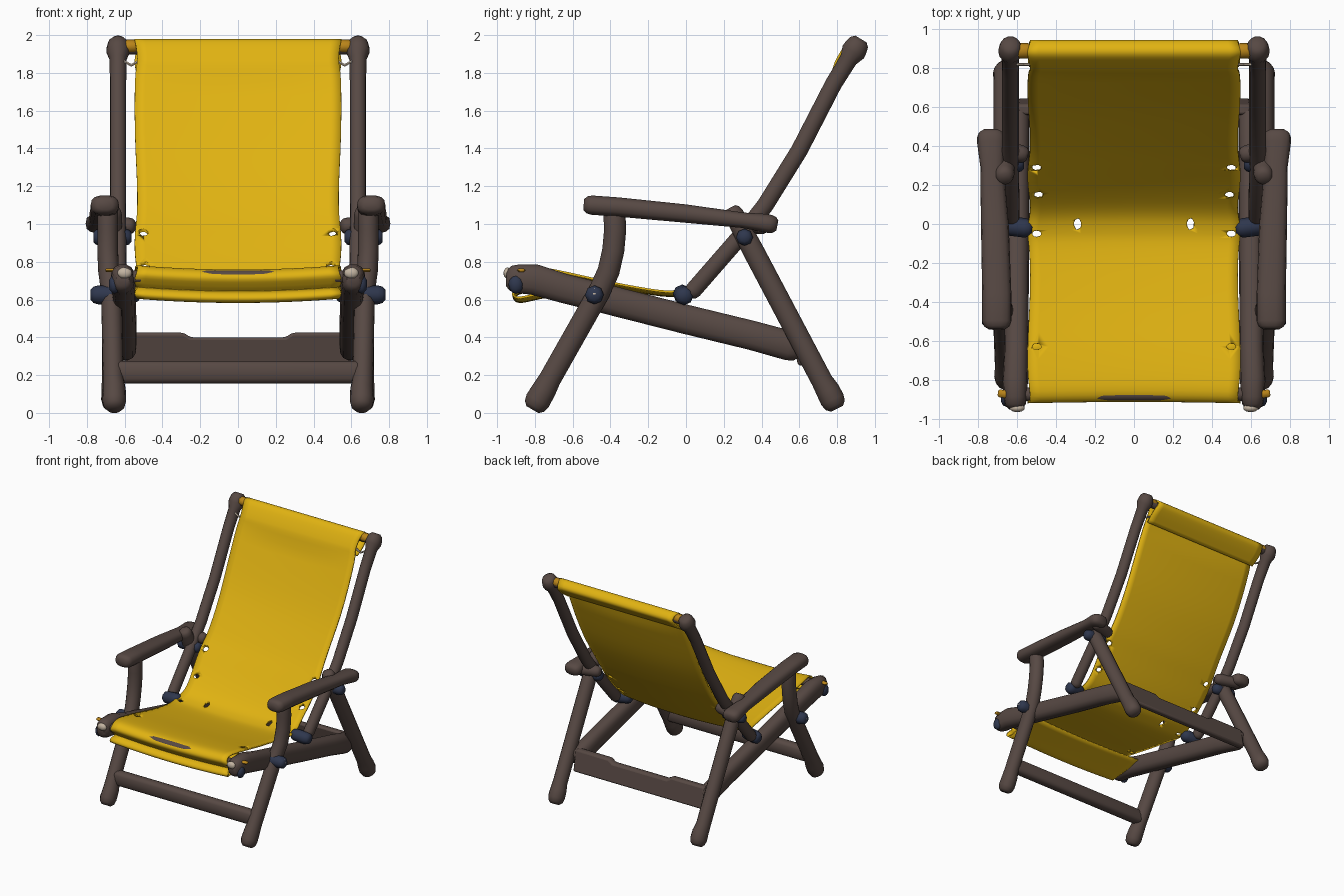
import bpy, bmesh, math
from mathutils import Vector

if "Cube" in bpy.data.objects:
    bpy.data.objects.remove(bpy.data.objects["Cube"])


def material(name, rgb):
    m = bpy.data.materials.new(name)
    m.use_nodes = True
    m.diffuse_color = (*rgb, 1)
    m.node_tree.nodes["Principled BSDF"].inputs["Base Color"].default_value = (*rgb, 1)
    return m


WOOD = material("dark brown wood", (0.095, 0.066, 0.057))
CLOTH = material("yellow canvas", (0.75, 0.45, 0.006))
NAVY = material("navy metal", (0.028, 0.038, 0.075))
BEIGE = material("beige cord", (0.55, 0.46, 0.36))
OCHRE = material("ochre cord", (0.48, 0.23, 0.01))


def finish(name, bm, mat, mirror=False, angle=50):
    bmesh.ops.recalc_face_normals(bm, faces=bm.faces)
    me = bpy.data.meshes.new(name)
    bm.to_mesh(me)
    bm.free()
    me.materials.append(mat)
    ob = bpy.data.objects.new(name, me)
    bpy.context.collection.objects.link(ob)
    if mirror:
        ob.modifiers.new("mirror", "MIRROR").use_mirror_merge = False
    bpy.ops.object.select_all(action="DESELECT")
    ob.select_set(True)
    bpy.context.view_layer.objects.active = ob
    bpy.ops.object.shade_smooth_by_angle(angle=math.radians(angle))
    return ob


def rod(name, pts, w, h, mat=WOOD, mirror=True, power=2.0, sides=14):
    """Sweep a rounded section along points (x, y, z, scale), with domed ends."""
    P = [Vector(p[:3]) for p in pts]
    S = [p[3] if len(p) > 3 else 1 for p in pts]
    last = len(P) - 1
    T = [(P[min(i + 1, last)] - P[max(i - 1, 0)]).normalized() for i in range(last + 1)]
    rings = list(zip(P, T, S))
    for i, sign in ((0, -1), (last, 1)):
        dome = [(P[i] + T[i] * sign * h * S[i] * d, T[i], S[i] * s)
                for d, s in ((0.5, 0.87), (0.8, 0.55))]
        rings = dome[::-1] + rings if i == 0 else rings + dome
    bm = bmesh.new()
    loops = []
    for c, t, s in rings:
        side = Vector((0, 1, 0)) if abs(t.x) > 0.8 else Vector((1, 0, 0))
        side = (side - t * side.dot(t)).normalized()
        up = side.cross(t)
        loop = []
        for k in range(sides):
            a = math.tau * k / sides
            u, v = (math.copysign(abs(f) ** (2 / power), f) for f in (math.cos(a), math.sin(a)))
            loop.append(bm.verts.new(c + side * u * w * s + up * v * h * s))
        loops.append(loop)
    for a, b in zip(loops, loops[1:]):
        for k in range(sides):
            n = (k + 1) % sides
            bm.faces.new((a[k], a[n], b[n], b[k]))
    bm.faces.new(loops[0])
    bm.faces.new(loops[-1])
    return finish(name, bm, mat, mirror)


def blob(name, loc, size, mat):
    bm = bmesh.new()
    bmesh.ops.create_icosphere(bm, subdivisions=2, radius=1)
    for v in bm.verts:
        v.co = Vector(loc) + Vector([a * b for a, b in zip(v.co, size)])
    return finish(name, bm, mat, True)


def spline(pts, steps):
    """Smooth curve through 2D points."""
    V = [Vector(p) for p in pts]
    V = [2 * V[0] - V[1]] + V + [2 * V[-1] - V[-2]]
    out = []
    for a, b, c, d in zip(V, V[1:], V[2:], V[3:]):
        for i in range(steps):
            t = i / steps
            out.append(0.5 * (2 * b + (c - a) * t + (2 * a - 5 * b + 4 * c - d) * t * t
                              + (3 * b - a - 3 * c + d) * t ** 3))
    return out + [V[-2]]


# Side frames
rod("back_post", [(0.63, 0.04, 0.65), (0.635, 0.31, 0.96), (0.635, 0.42, 1.1), (0.635, 0.6, 1.39),
                  (0.635, 0.78, 1.74), (0.635, 0.86, 1.87, 1.05), (0.635, 0.885, 1.91, 1.45),
                  (0.635, 0.9, 1.935, 1.4)], 0.043, 0.046)
rod("seat_rail", [(0.61, -0.89, 0.71, 0.98), (0.61, -0.8, 0.705, 1.05), (0.605, -0.65, 0.66),
                  (0.6, 0.0, 0.495), (0.6, 0.35, 0.41), (0.6, 0.55, 0.355, 1.02)],
    0.062, 0.079, power=2.5)
rod("front_leg", [(0.655, -0.785, 0.065, 1.15), (0.655, -0.75, 0.125, 1.1), (0.66, -0.72, 0.18),
                  (0.67, -0.46, 0.64), (0.685, -0.41, 0.75), (0.69, -0.385, 0.86),
                  (0.69, -0.375, 0.97), (0.69, -0.38, 1.07)], 0.055, 0.06)
rod("rear_leg", [(0.665, 0.255, 1.05, 0.9), (0.665, 0.35, 0.87), (0.665, 0.72, 0.17),
                 (0.66, 0.75, 0.12, 1.12), (0.66, 0.775, 0.07, 1.15)], 0.056, 0.058)
rod("armrest", [(0.705, -0.5, 1.1), (0.705, -0.36, 1.09), (0.715, 0.0, 1.055, 0.95),
                (0.73, 0.3, 1.02, 0.8), (0.735, 0.42, 1.005, 0.95), (0.735, 0.445, 1.0, 0.95)],
    0.075, 0.052, power=2.6)

# Crossbars
rod("front_crossbar", [(-0.62, -0.7, 0.215), (0.62, -0.7, 0.215)], 0.045, 0.06, mirror=False, power=3)
rod("top_bar", [(-0.62, 0.895, 1.93), (0.62, 0.895, 1.93)], 0.03, 0.033, mirror=False)
rod("seat_front_bar", [(-0.6, -0.875, 0.72), (0.6, -0.875, 0.72)], 0.035, 0.035, mirror=False)

# Rear board with a shallow notch in its upper edge
bm = bmesh.new()
outline = [(-0.6, 0.25), (0.6, 0.25), (0.6, 0.425), (0.29, 0.425), (0.25, 0.4),
           (-0.25, 0.4), (-0.29, 0.425), (-0.6, 0.425)]
face = bm.faces.new([bm.verts.new((x, 0.575 - (z - 0.34) * 0.2, z)) for x, z in outline])
ext = bmesh.ops.extrude_face_region(bm, geom=[face])
bmesh.ops.translate(bm, vec=(0, 0.055, 0), verts=[g for g in ext["geom"] if isinstance(g, bmesh.types.BMVert)])
board = finish("rear_board", bm, WOOD)
bevel = board.modifiers.new("bevel", "BEVEL")
bevel.width, bevel.segments = 0.015, 2

# Canvas sling, from the hem behind the top bar down to the folded front hem
profile = spline([(0.81, 1.81), (0.9, 1.88), (0.94, 1.93), (0.905, 1.97), (0.86, 1.96), (0.8, 1.87),
                  (0.76, 1.77), (0.58, 1.39), (0.4, 1.1), (0.28, 0.94), (0.16, 0.79), (0.06, 0.69),
                  (-0.03, 0.65), (-0.14, 0.645), (-0.4, 0.69), (-0.7, 0.755), (-0.86, 0.775),
                  (-0.915, 0.74), (-0.89, 0.695), (-0.865, 0.665), (-0.9, 0.65), (-0.915, 0.625),
                  (-0.88, 0.61), (-0.78, 0.63), (-0.6, 0.665)], 4)
COLS = 20
bm = bmesh.new()
rows = []
for i, p in enumerate(profile):
    half = 0.54 + 0.007 * math.sin(i * 0.55)
    row = []
    for k in range(COLS + 1):
        u = 2 * k / COLS - 1
        sag = 0.022 * (1 - u * u) if p.y < 1.8 else 0
        row.append(bm.verts.new((u * half, p.x + sag * 0.3, p.y - sag)))
    rows.append(row)
for a, b in zip(rows, rows[1:]):
    for k in range(COLS):
        bm.faces.new((a[k], a[k + 1], b[k + 1], b[k]))
sling = finish("canvas_sling", bm, CLOTH, angle=70)
solid = sling.modifiers.new("thickness", "SOLIDIFY")
solid.thickness, solid.offset = 0.012, 0

# Small holes along the sling edges
bm = bmesh.new()
for x, y, z in ((0.5, 0.29, 0.95), (0.49, 0.15, 0.78), (0.5, -0.05, 0.645), (0.5, -0.63, 0.74), (0.29, 0, 0.645)):
    for s in (-1, 1):
        made = bmesh.ops.create_icosphere(bm, subdivisions=1, radius=1)["verts"]
        wide, deep = (0.022, 0.035) if x < 0.4 else (0.028, 0.019)
        for v in made:
            v.co = (s * x + v.co.x * wide, y + v.co.y * deep, z + v.co.z * 0.045)
cutter = finish("hole_cutter", bm, CLOTH)
cutter.hide_render = True
cutter.hide_set(True)
cutter.display_type = "WIRE"
cut = sling.modifiers.new("holes", "BOOLEAN")
cut.object, cut.operation, cut.solver = cutter, "DIFFERENCE", "EXACT"

# Pivots, bolts and cords
rod("arm_pivot", [(0.58, 0.36, 0.99), (0.72, 0.4, 0.99)], 0.045, 0.045)
rod("rear_leg_bolt", [(0.6, 0.31, 0.93), (0.73, 0.31, 0.93)], 0.045, 0.045, NAVY, sides=8)
rod("front_leg_bolt", [(0.62, -0.485, 0.625), (0.74, -0.485, 0.625)], 0.05, 0.05, NAVY, sides=8)
rod("back_post_bolt", [(0.56, -0.02, 0.63), (0.64, -0.01, 0.62)], 0.05, 0.05, NAVY, sides=8)
blob("rail_end_patch", (0.655, -0.9, 0.68), (0.03, 0.04, 0.05), NAVY)
blob("bolt_tip", (0.765, -0.485, 0.63), (0.016, 0.025, 0.035), BEIGE)
blob("rail_end_knot", (0.6, -0.945, 0.74), (0.04, 0.022, 0.03), BEIGE)
rod("rail_end_cord", [(0.62, -0.88, 0.755), (0.69, -0.87, 0.755)], 0.02, 0.012, OCHRE, sides=6)
rod("top_bar_cord", [(0.55, 0.89, 1.94), (0.585, 0.89, 1.94)], 0.04, 0.036, OCHRE, sides=8)
rod("top_tie", [(0.53, 0.82, 1.86), (0.565, 0.82, 1.84), (0.6, 0.82, 1.86)], 0.008, 0.008, BEIGE, sides=6)
